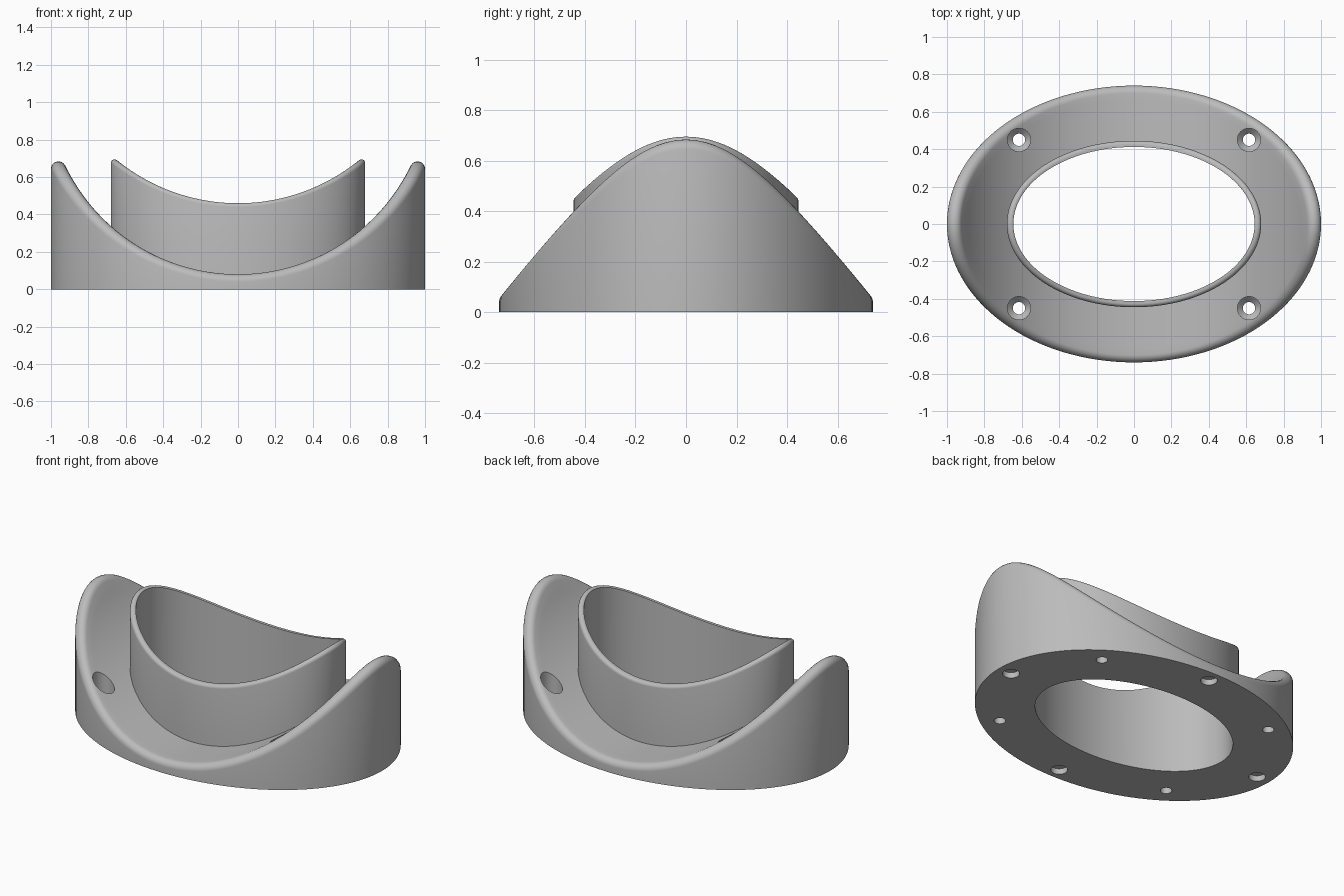
import bpy, bmesh
from math import sin, cos, sqrt, pi, radians
from mathutils import Vector

cube = bpy.data.objects.get("Cube")
if cube:
    bpy.data.objects.remove(cube)

SEGMENTS = 128
OUTER, TUBE, BORE = (1.0, 0.74), (0.68, 0.445), (0.645, 0.412)
SADDLE_R, FLOOR_AXIS, TUBE_AXIS = 1.025, 1.105, 1.485

grey = bpy.data.materials.new("plain_grey")
grey.use_nodes = True
colour = (0.5, 0.5, 0.5, 1)
grey.diffuse_color = colour
grey.node_tree.nodes["Principled BSDF"].inputs["Base Color"].default_value = colour


def ellipse(size, t):
    """Point and outward normal of a flat ellipse."""
    point = Vector((size[0] * cos(t), size[1] * sin(t), 0))
    normal = Vector((cos(t) / size[0], sin(t) / size[1], 0)).normalized()
    return point, normal


def on_saddle(point, axis):
    """Lift a point to the cylindrical saddle that runs along y."""
    return Vector((point.x, point.y, axis - sqrt(SADDLE_R ** 2 - point.x ** 2)))


def round_edge(size, t, axis, radius, steps):
    """Rolling-ball fillet from the vertical wall onto the saddle."""
    point, normal = ellipse(size, t)
    centre = point - normal * radius
    reach = SADDLE_R + radius
    centre.z = axis - sqrt(reach ** 2 - centre.x ** 2)
    up = Vector((-centre.x, 0, axis - centre.z)).normalized()
    return [centre + normal.slerp(up, i / steps) * radius for i in range(steps + 1)]


def section(t):
    """Closed cross-section of the body at one angle."""
    outer, tube, bore = (ellipse(s, t)[0] for s in (OUTER, TUBE, BORE))
    rim = round_edge(OUTER, t, FLOOR_AXIS, 0.04, 8)
    lip = round_edge(TUBE, t, TUBE_AXIS, 0.02, 6)
    floor = [on_saddle(rim[-1].lerp(tube, i / 8), FLOOR_AXIS) for i in range(1, 9)]
    return [outer] + rim + floor + lip + [on_saddle(bore, TUBE_AXIS), bore]


def finish(bm, name):
    bmesh.ops.recalc_face_normals(bm, faces=bm.faces)
    mesh = bpy.data.meshes.new(name)
    bm.to_mesh(mesh)
    bm.free()
    mesh.materials.append(grey)
    obj = bpy.data.objects.new(name, mesh)
    bpy.context.collection.objects.link(obj)
    return obj


def loft(rings, name, capped=False):
    """Skin a run of equal loops; open runs get end caps."""
    bm = bmesh.new()
    loops = [[bm.verts.new(p) for p in ring] for ring in rings]
    pairs = list(zip(loops, loops[1:]))
    if not capped:
        pairs.append((loops[-1], loops[0]))
    for a, b in pairs:
        for i in range(len(a)):
            j = (i + 1) % len(a)
            bm.faces.new((a[i], a[j], b[j], b[i]))
    if capped:
        bm.faces.new(loops[0])
        bm.faces.new(loops[-1])
    return finish(bm, name)


def turned(x, y, profile, name):
    """Round cutter from (radius, height) pairs."""
    rings = [[Vector((x + r * cos(k * pi / 16), y + r * sin(k * pi / 16), z))
              for k in range(32)] for r, z in profile]
    return loft(rings, name, capped=True)


# Saddle-shaped oval base with its raised tube
body = loft([section(2 * pi * k / SEGMENTS) for k in range(SEGMENTS)], "saddle_ring_body")

# Counterbored screw holes, and blind sockets under the base
screw = [(0.033, -0.1), (0.033, 0.1), (0.062, 0.13), (0.062, 0.8)]
socket = [(0.048, -0.1), (0.048, 0.035)]
cutters = [turned(sx * 0.615, sy * 0.45, screw, "screw_hole_cutter")
           for sx in (-1, 1) for sy in (-1, 1)]
for x, y in ((0.91, 0), (-0.91, 0), (0, 0.66), (0, -0.66)):
    cutters.append(turned(x, y, socket, "socket_cutter"))

bpy.context.view_layer.objects.active = body
for cutter in cutters:
    cutter.hide_render = True
    cut = body.modifiers.new("hole", "BOOLEAN")
    cut.operation, cut.solver, cut.object = "DIFFERENCE", "EXACT", cutter
    bpy.ops.object.modifier_apply(modifier=cut.name)
for cutter in cutters:
    bpy.data.objects.remove(cutter)

# Smooth walls with crisp edges
bpy.ops.object.select_all(action="DESELECT")
body.select_set(True)
bpy.ops.object.shade_smooth_by_angle(angle=radians(30))
